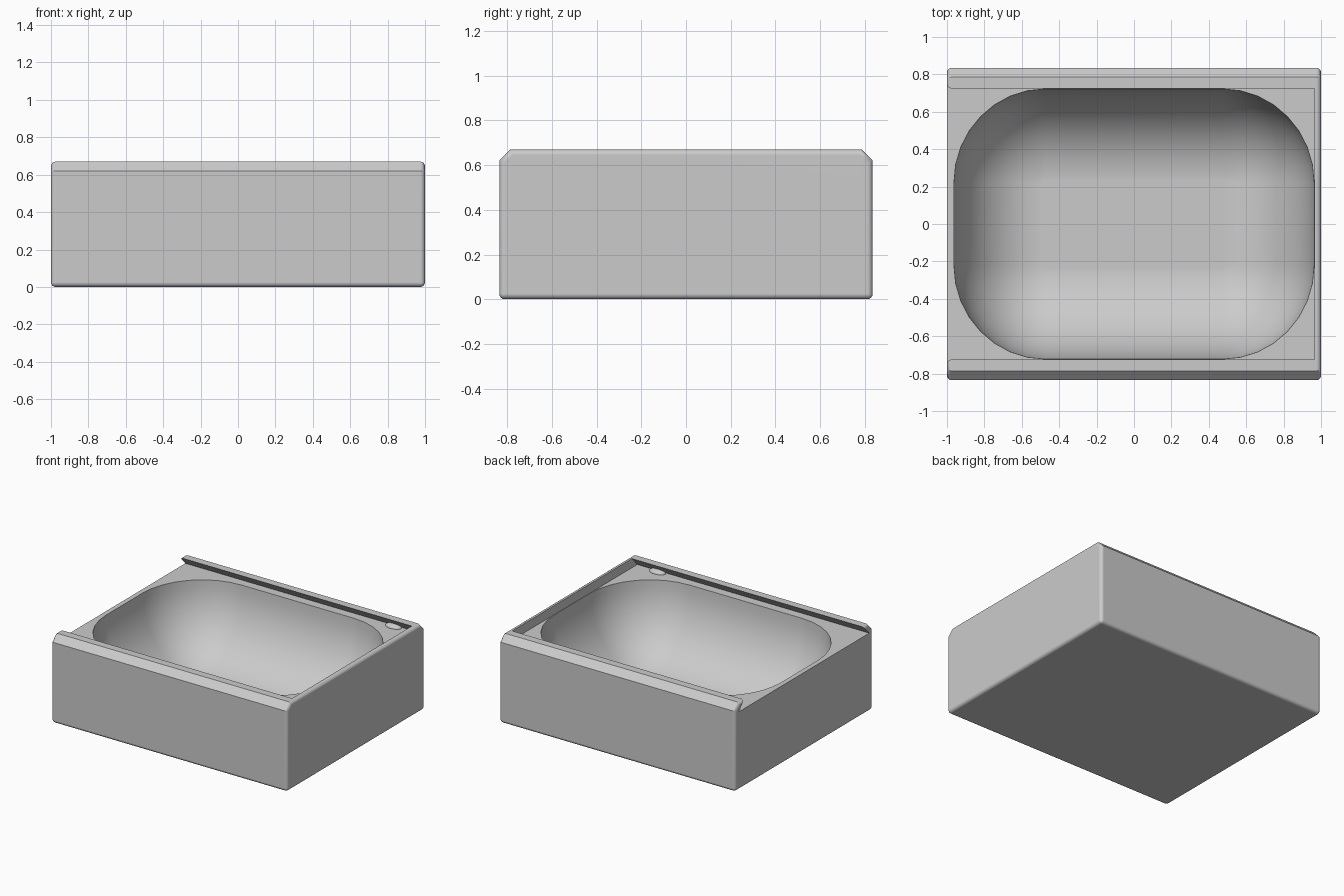
import bpy, bmesh
from math import cos, sin, pi

cube = bpy.data.objects.get("Cube")
if cube:
    bpy.data.objects.remove(cube, do_unlink=True)

SHELF, TOP, HALF_Y = 0.60, 0.67, 0.835

grey = bpy.data.materials.new("plain_grey")
grey.use_nodes = True
colour = (0.6, 0.6, 0.6, 1)
grey.diffuse_color = colour
grey.node_tree.nodes["Principled BSDF"].inputs["Base Color"].default_value = colour


def loft(name, rings):
    """Closed solid through equal-length rings of points."""
    bm = bmesh.new()
    loops = [[bm.verts.new(p) for p in ring] for ring in rings]
    n = len(loops[0])
    for a, b in zip(loops, loops[1:]):
        for i in range(n):
            j = (i + 1) % n
            bm.faces.new((a[i], a[j], b[j], b[i]))
    bm.faces.new(loops[0])
    bm.faces.new(loops[-1])
    bmesh.ops.recalc_face_normals(bm, faces=bm.faces)
    mesh = bpy.data.meshes.new(name)
    bm.to_mesh(mesh)
    bm.free()
    mesh.materials.append(grey)
    obj = bpy.data.objects.new(name, mesh)
    bpy.context.collection.objects.link(obj)
    return obj


def prism(name, profile, x0, x1):
    """Extrude a (y, z) profile along x."""
    return loft(name, [[(x, y, z) for y, z in profile] for x in (x0, x1)])


def bowl_ring(spread, z, segments=8):
    """Rounded rectangle whose corner radii shrink with spread."""
    ring = []
    for q, (sx, sy) in enumerate([(1, 1), (-1, 1), (-1, -1), (1, -1)]):
        for i in range(segments + 1):
            a = (q + i / segments) * pi / 2
            ring.append((sx * 0.475 + 0.488 * spread * cos(a),
                         sy * 0.22 + 0.502 * spread * sin(a), z))
    return ring


# Outer block with chamfered long top edges
c = 0.05
body = prism("box_body", [(-HALF_Y, 0), (HALF_Y, 0), (HALF_Y, TOP - c), (HALF_Y - c, TOP),
                          (c - HALF_Y, TOP), (-HALF_Y, TOP - c)], -1, 1)

# Round the end rims and the long bottom edges
bm = bmesh.new()
bm.from_mesh(body.data)
rounded = [e for e in bm.edges
           if abs(e.verts[0].co.x - e.verts[1].co.x) < 0.01
           or max(v.co.z for v in e.verts) < 0.01]
bmesh.ops.bevel(bm, geom=rounded, offset=0.025, segments=4, profile=0.5, affect='EDGES')
bm.to_mesh(body.data)
bm.free()

# Dovetail slot for a sliding lid, open at one end
slot = prism("lid_slot_cutter", [(-0.79, SHELF), (0.79, SHELF), (0.697, 0.70), (-0.697, 0.70)],
             -1.1, 0.966)

# Scooped bowl with rounded corners
steps = 14
rings = [bowl_ring(1, SHELF + 0.04)]
rings += [bowl_ring(max(cos(t * pi / 2 / steps), 0.02), SHELF - 0.56 * sin(t * pi / 2 / steps))
          for t in range(steps + 1)]
bowl = loft("bowl_cutter", rings)

# Cut slot and bowl
bpy.ops.object.select_all(action='DESELECT')
body.select_set(True)
bpy.context.view_layer.objects.active = body
for cutter in (slot, bowl):
    cutter.hide_render = True
    mod = body.modifiers.new(cutter.name, 'BOOLEAN')
    mod.operation = 'DIFFERENCE'
    mod.solver = 'EXACT'
    mod.object = cutter
    bpy.ops.object.modifier_apply(modifier=mod.name)
    bpy.data.objects.remove(cutter, do_unlink=True)
bpy.ops.object.shade_smooth_by_angle(angle=pi / 6)
weighted = body.modifiers.new("weighted_normals", 'WEIGHTED_NORMAL')
weighted.keep_sharp = True

# Small catch bumps under the rails near the closed end
for side, label in ((1, "back"), (-1, "front")):
    bpy.ops.mesh.primitive_uv_sphere_add(segments=20, ring_count=10, radius=1,
                                         location=(0.78, side * 0.77, SHELF))
    bump = bpy.context.object
    bump.name = label + "_catch_bump"
    bump.scale = (0.065, 0.04, 0.025)
    bump.data.materials.append(grey)
    bpy.ops.object.shade_smooth()
